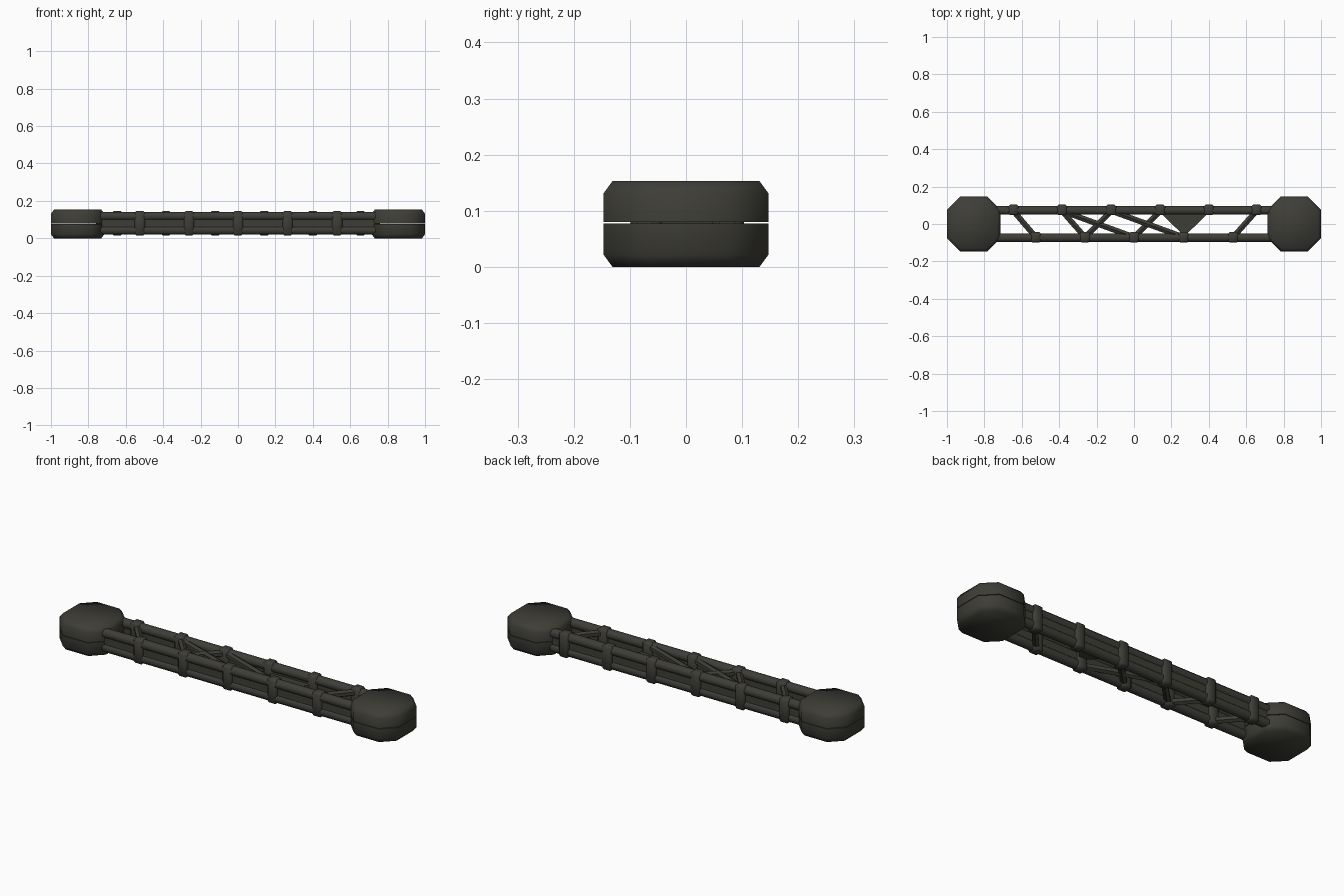
import bpy, bmesh, math
from mathutils import Vector

if "Cube" in bpy.data.objects:
    bpy.data.objects.remove(bpy.data.objects["Cube"])

mat = bpy.data.materials.new("dark olive metal")
mat.diffuse_color = (0.048, 0.047, 0.038, 1)
mat.use_nodes = True
mat.node_tree.nodes["Principled BSDF"].inputs["Base Color"].default_value = mat.diffuse_color


def finish(bm, name, angle=50):
    bmesh.ops.recalc_face_normals(bm, faces=bm.faces)
    me = bpy.data.meshes.new(name)
    bm.to_mesh(me)
    bm.free()
    me.materials.append(mat)
    for p in me.polygons:
        p.use_smooth = True
    me.set_sharp_from_angle(angle=math.radians(angle))
    ob = bpy.data.objects.new(name, me)
    bpy.context.collection.objects.link(ob)
    return ob


def loft(name, rings, angle=50):
    bm = bmesh.new()
    vs = [[bm.verts.new(p) for p in r] for r in rings]
    n = len(vs[0])
    for a, b in zip(vs, vs[1:]):
        for i in range(n):
            bm.faces.new((a[i], a[(i + 1) % n], b[(i + 1) % n], b[i]))
    bm.faces.new(vs[0])
    bm.faces.new(vs[-1])
    return finish(bm, name, angle)


def tube(name, a, b, r, sides=8):
    a, b = Vector(a), Vector(b)
    d = (b - a).normalized()
    u = d.cross(Vector((0, 0, 1))).normalized()
    w = d.cross(u)
    rr = r / math.cos(math.pi / sides)
    ang = [(i + 0.5) * 2 * math.pi / sides for i in range(sides)]
    loft(name, [[p + rr * (math.cos(t) * u + math.sin(t) * w) for t in ang] for p in (a, b)])


def box(name, c, s, bevel=0):
    bm = bmesh.new()
    bmesh.ops.create_cube(bm, size=1)
    for v in bm.verts:
        v.co = Vector(v.co[i] * s[i] + c[i] for i in range(3))
    if bevel:
        bmesh.ops.bevel(bm, geom=bm.edges[:], offset=bevel, segments=1, affect='EDGES')
    finish(bm, name)


# octagonal end caps, two layers each with a thin slit between
def octagon(cx, z, inset):
    hx, hy, kx, ky = 0.1425 - inset, 0.147 - inset, 0.0725 - inset * .4, 0.076 - inset * .4
    return [(cx + x, y, z) for x, y in ((hx, -ky), (hx, ky), (kx, hy), (-kx, hy),
                                        (-hx, ky), (-hx, -ky), (-kx, -hy), (kx, -hy))]


for cx in (-0.8575, 0.8575):
    loft("lower_end_cap", [octagon(cx, 0, 0.016), octagon(cx, 0.022, 0), octagon(cx, 0.077, 0)], 60)
    loft("upper_end_cap", [octagon(cx, 0.08, 0), octagon(cx, 0.131, 0), octagon(cx, 0.153, 0.016)], 60)

# four long rails and the recessed web between each pair
RZ = (0.043, 0.118)
for y in (-0.073, 0.073):
    for z in RZ:
        tube("rail", (-0.76, y, z), (0.76, y, z), 0.023)
    box("side_web", (0, y, 0.0805), (1.52, 0.028, 0.06))

# collars, staggered front and back
front = [-0.525, -0.262, 0.0, 0.265, 0.53]
back = [-0.645, -0.385, -0.122, 0.14, 0.4, 0.655]
for y, xs in ((-0.071, front), (0.075, back)):
    for x in xs:
        box("collar", (x, y, 0.0805), (0.055, 0.056, 0.13), 0.009)

# diagonal braces on upper and lower levels
upper = [(-0.645, -0.525), (-0.385, -0.262), (-0.122, -0.262), (-0.385, 0.0),
         (-0.122, 0.265), (0.655, 0.53)]
lower = [(-0.645, -0.525), (-0.385, -0.262), (-0.122, -0.262), (-0.122, 0.265),
         (0.14, 0.0), (0.655, 0.53)]
for z, pairs in ((RZ[1], upper), (RZ[0], lower)):
    for xb, xf in pairs:
        tube("brace", (xb, 0.07, z), (xf, -0.07, z), 0.015, 6)

# triangular gusset plate
tri = ((0.14, 0.06), (0.4, 0.06), (0.27, -0.065))
loft("gusset_plate", [[(x, y, z) for x, y in tri] for z in (0.07, 0.09)])
